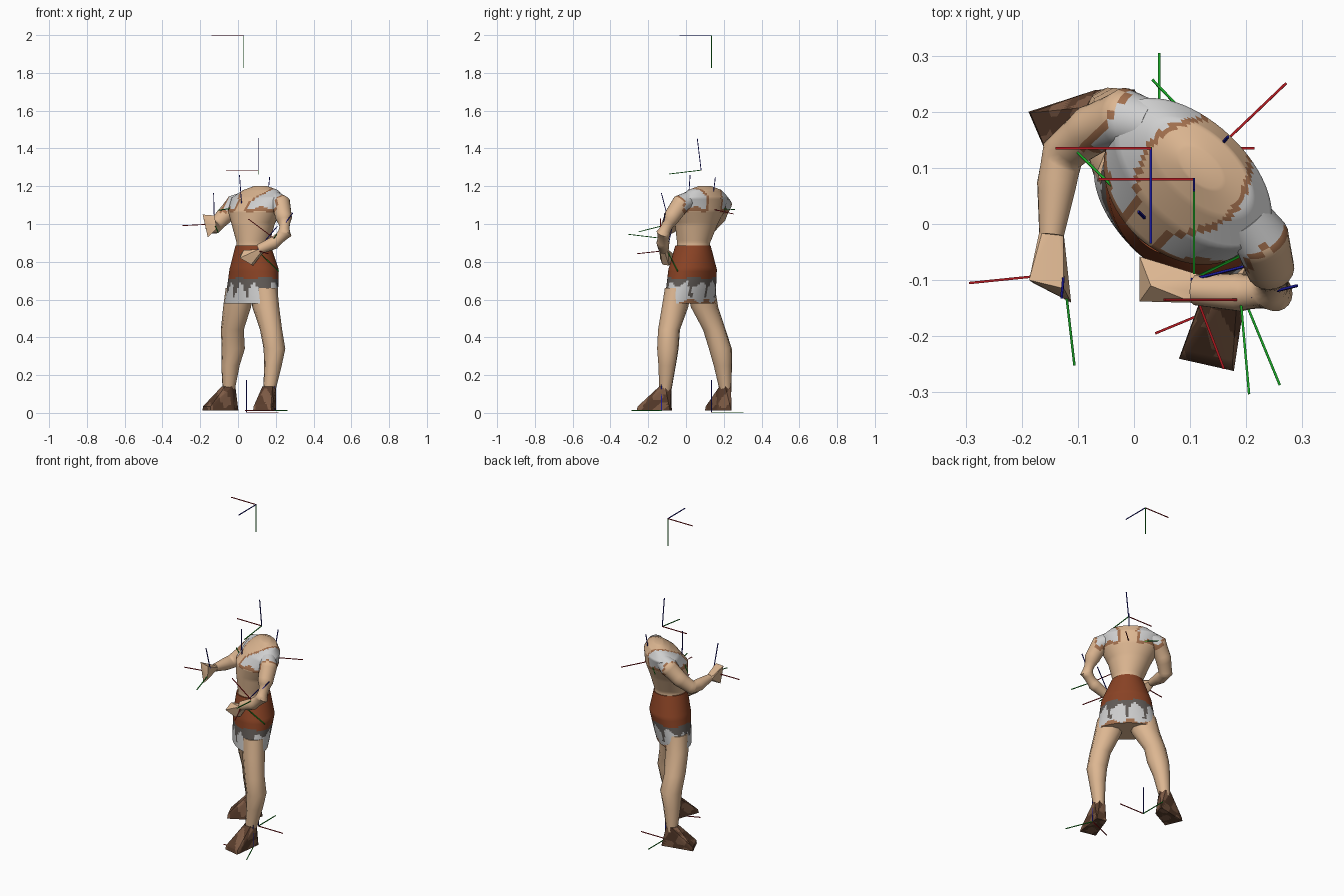
import bpy, bmesh, math
from mathutils import Vector

if "Cube" in bpy.data.objects:
    bpy.data.objects.remove(bpy.data.objects["Cube"])

U = Vector((0.73, -0.68, 0))      # the figure's left
F = Vector((-0.68, -0.73, 0))     # the figure's front


def mat(name, r, g, b):
    m = bpy.data.materials.new(name)
    m.diffuse_color = (r, g, b, 1)
    m.use_nodes = True
    m.node_tree.nodes["Principled BSDF"].inputs["Base Color"].default_value = m.diffuse_color
    return m


MATS = [mat("skin", .72, .47, .285), mat("rust_cloth", .25, .055, .018),
        mat("dark_grey_cloth", .12, .105, .095), mat("pale_grey_cloth", .62, .62, .62),
        mat("shoe_brown", .10, .046, .025), mat("trim_brown", .36, .16, .075),
        mat("axis_red", .45, .01, .015), mat("axis_green", .01, .40, .02),
        mat("axis_blue", .01, .01, .34), mat("shoe_tan", .21, .105, .06)]
SKIN, RUST, DARK, PALE, SHOE, TRIM, RED, GREEN, BLUE, SHOE_TAN = range(10)


def finish(name, bm, rule, angle=60):
    """Turn a bmesh into an object, colouring each face by its centre."""
    bmesh.ops.recalc_face_normals(bm, faces=bm.faces)
    me = bpy.data.meshes.new(name)
    for m in MATS:
        me.materials.append(m)
    for f in bm.faces:
        f.material_index = rule(f.calc_center_median())
    bm.to_mesh(me)
    bm.free()
    ob = bpy.data.objects.new(name, me)
    bpy.context.collection.objects.link(ob)
    bpy.context.view_layer.objects.active = ob
    ob.select_set(True)
    bpy.ops.object.shade_smooth_by_angle(angle=math.radians(angle))
    ob.select_set(False)
    return ob


def loft(name, rings, sides, rule, steps=1):
    """Skin (centre, axis_a, axis_b) rings, with extra straight in-between rings."""
    dense = []
    for r0, r1 in zip(rings, rings[1:]):
        for s in range(steps):
            dense.append([p.lerp(q, s / steps) for p, q in zip(r0, r1)])
    dense.append(rings[-1])
    bm = bmesh.new()
    loops = []
    for c, a, b in dense:
        loops.append([bm.verts.new(c + a * math.cos(t) + b * math.sin(t))
                      for t in (2 * math.pi * i / sides for i in range(sides))])
    for l0, l1 in zip(loops, loops[1:]):
        for i in range(sides):
            j = (i + 1) % sides
            bm.faces.new((l0[i], l0[j], l1[j], l1[i]))
    bm.faces.new(loops[0])
    bm.faces.new(loops[-1])
    return finish(name, bm, rule)


def level(x, y, z, a, b):
    """Horizontal ring aligned with the body."""
    return Vector((x, y, z)), U * a, F * b


def limb(name, pts, rule, sides=20, steps=5):
    """Round tube through (x, y, z, radius) points."""
    P = [Vector(p[:3]) for p in pts]
    rings = []
    for i, p in enumerate(P):
        t = (P[min(i + 1, len(P) - 1)] - P[max(i - 1, 0)]).normalized()
        a = t.cross(Vector((0.3, 0.2, 1))).normalized()
        rings.append((p, a * pts[i][3], t.cross(a) * pts[i][3]))
    return loft(name, rings, sides, rule, steps)


def hull(name, pts, rule, cuts=0):
    bm = bmesh.new()
    for p in pts:
        bm.verts.new(p)
    bmesh.ops.convex_hull(bm, input=bm.verts)
    bmesh.ops.delete(bm, geom=[v for v in bm.verts if not v.link_faces], context='VERTS')
    if cuts:
        bmesh.ops.subdivide_edges(bm, edges=bm.edges, cuts=cuts, use_grid_fill=True)
    return finish(name, bm, rule, 35)


def ring_pts(x, y, z, r, n=6):
    return [(x + r * math.cos(2 * math.pi * i / n), y + r * math.sin(2 * math.pi * i / n), z)
            for i in range(n)]


# Torso and shoulders: wide bare neckline, pale straps edged in brown
def top_rule(c):
    d = c - Vector((.105, .085, 0))
    u, f = abs(d.dot(U)), d.dot(F)
    low = 1.085 + .008 * math.sin(70 * u)
    inner = max(.045, .1 - 5 * f * f)
    outer = .172 if f > 0 else .182
    if c.z > low and inner < u < outer:
        return PALE
    if c.z > low - .02 and inner - .012 < u < outer + .012:
        return TRIM
    return SKIN


loft("torso", [level(.08, .038, .86, .085, .09), level(.08, .04, .90, .085, .09),
               level(.08, .055, 1.0, .12, .108), level(.087, .066, 1.07, .158, .12),
               level(.106, .09, 1.14, .17, .094), level(.12, .1, 1.18, .112, .06),
               level(.12, .1, 1.2, .045, .025)], 64, top_rule, 8)


# Skirt: rust top, ragged dark band with streaks, pale hem with brown scraps behind
def skirt_rule(c):
    d = c - Vector((.075, .025, 0))
    t = math.atan2(d.dot(F), d.dot(U))
    front = d.dot(F) > 0
    if c.z < .5805:
        return SKIN
    if c.z > .715 + .008 * math.sin(5 * t):
        return RUST
    if c.z > (.662 if front else .682) + (.028 if front else .014) * math.sin(9 * t + 1):
        return DARK
    if c.z < .595 + .012 * math.sin(6 * t) and not front:
        return TRIM
    if math.sin(7 * t + .5) > .88 and c.z > .61:
        return DARK
    return PALE


loft("skirt", [level(.07, .02, .58, .172, .096), level(.077, .027, .66, .158, .106),
               level(.085, .035, .76, .142, .116), level(.08, .037, .885, .092, .096)],
     64, skirt_rule, 10)

# Legs, thick at the thigh
loft("right_leg", [level(.01, .08, .66, .08, .07), level(-.005, .098, .56, .08, .066),
                   level(-.03, .15, .44, .062, .06), level(-.025, .182, .34, .062, .062),
                   level(-.04, .195, .25, .048, .05), level(-.05, .21, .11, .031, .031)],
     10, lambda c: SKIN)
loft("left_leg", [level(.135, -.04, .66, .078, .068), level(.147, -.058, .56, .077, .064),
                  level(.175, -.09, .44, .06, .058), level(.193, -.096, .34, .058, .058),
                  level(.185, -.1, .25, .046, .048), level(.165, -.11, .11, .032, .032)],
     10, lambda c: SKIN)


# Mottled shoes
def shoe_rule(c):
    return SHOE_TAN if math.sin(55 * c.x + 30 * c.z) * math.sin(50 * c.y - 40 * c.z) > .1 else SHOE


hull("right_shoe", ring_pts(-.05, .208, .14, .036) +
     [(-.188, .2, .012), (-.145, .1, .012), (-.185, .198, .035), (-.145, .105, .035),
      (.002, .24, .012), (-.02, .165, .012)], shoe_rule, 8)
hull("left_shoe", ring_pts(.165, -.11, .14, .036) +
     [(.08, -.24, .012), (.178, -.262, .012), (.083, -.235, .035), (.175, -.255, .035),
      (.2, -.085, .012), (.14, -.075, .012)], shoe_rule, 8)

# Arms
limb("right_arm", [(.03, .175, 1.125, .045), (-.015, .19, 1.105, .053), (-.075, .168, 1.04, .045),
                   (-.127, .125, .985, .039), (-.138, .07, .985, .035), (-.147, -.02, .995, .022)],
     top_rule)
limb("left_arm", [(.2, .01, 1.125, .045), (.227, -.025, 1.11, .05), (.243, -.08, 1.03, .043),
                  (.248, -.12, .95, .037), (.19, -.122, .90, .034), (.11, -.118, .865, .027)],
     top_rule)

# Hands
hull("right_hand", ring_pts(-.147, -.01, .995, .021) +
     [(-.187, -.1, 1.05), (-.125, -.115, 1.045), (-.16, -.11, .93), (-.112, -.14, .975),
      (-.18, -.105, 1.02)], lambda c: SKIN)
hull("left_hand", ring_pts(.12, -.118, .865, .026) +
     [(.01, -.058, .835), (.01, -.138, .82), (.03, -.11, .862), (.08, -.09, .78),
      (.07, -.125, .785)], lambda c: SKIN)


# Thin three-axis joint markers
def marker(name, origin, red, green, length=.17, w=.003):
    o, x = Vector(origin), Vector(red).normalized()
    y = Vector(green)
    y = (y - x * y.dot(x)).normalized()
    for axis, colour, tag in ((x, RED, "red"), (y, GREEN, "green"), (x.cross(y), BLUE, "blue")):
        s = axis.orthogonal().normalized() * w
        t = axis.cross(s)
        loft(f"{name}_{tag}_axis", [(o, s, t), (o + axis * length, s, t)], 4,
             lambda c, k=colour: k)


marker("head", (.03, .135, 1.997), (-1, 0, 0), (0, 0, -1))
marker("neck", (.107, .08, 1.285), (-1, 0, 0), (0, -1, -.12))
marker("ground", (.045, .135, .003), (1, 0, 0), (0, 1, 0))
marker("chest", (.02, .01, 1.09), (.7, .72, 0), (-.72, .7, -.1))
marker("back", (.15, .135, 1.08), (.68, .65, -.15), (-.74, .64, 0))
marker("right_hand", (-.125, -.088, 1.0), (-.98, -.1, -.05), (.12, -.98, -.25))
marker("left_hand", (.1, -.1, .86), (.35, -.92, -.1), (.62, .35, -.6))
marker("left_elbow", (.19, -.135, .925), (-.8, 0, .6), (0.05, -1, .15))
marker("left_foot", (.195, -.13, .012), (-.92, -.38, 0), (.38, -.92, 0))
